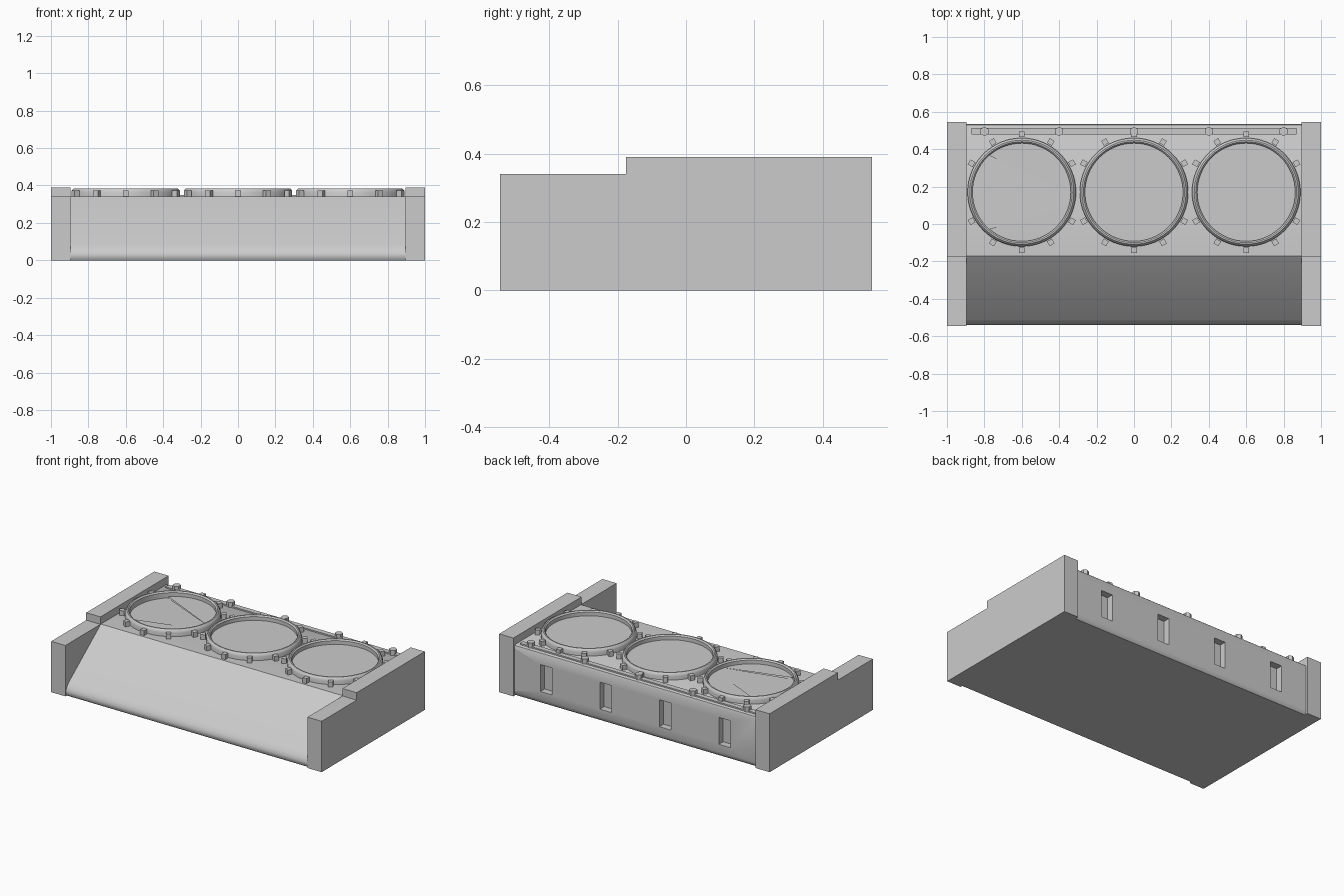
import bpy, bmesh
from math import radians, cos, sin, pi

default = bpy.data.objects.get("Cube")
if default:
    bpy.data.objects.remove(default, do_unlink=True)

grey = bpy.data.materials.new("plain_grey")
grey.use_nodes = True
GREY = (0.6, 0.6, 0.6, 1)
grey.diffuse_color = GREY
grey.node_tree.nodes["Principled BSDF"].inputs["Base Color"].default_value = GREY


def finish(bm, name, smooth=False):
    bmesh.ops.recalc_face_normals(bm, faces=bm.faces)
    mesh = bpy.data.meshes.new(name)
    bm.to_mesh(mesh)
    bm.free()
    mesh.materials.append(grey)
    obj = bpy.data.objects.new(name, mesh)
    bpy.context.collection.objects.link(obj)
    if smooth:
        bpy.ops.object.select_all(action='DESELECT')
        bpy.context.view_layer.objects.active = obj
        obj.select_set(True)
        bpy.ops.object.shade_smooth_by_angle(angle=radians(35))
    return obj


def extrude_x(name, profile, x0, x1, smooth=False):
    """Prism with a (y, z) outline, running from x0 to x1."""
    bm = bmesh.new()
    face = bm.faces.new([bm.verts.new((x0, y, z)) for y, z in profile])
    new = bmesh.ops.extrude_face_region(bm, geom=[face])["geom"]
    moved = [v for v in new if isinstance(v, bmesh.types.BMVert)]
    bmesh.ops.translate(bm, verts=moved, vec=(x1 - x0, 0, 0))
    return finish(bm, name, smooth)


def prism(name, centre, radius, height, sides, turn=0.0):
    bm = bmesh.new()
    bmesh.ops.create_cone(bm, cap_ends=True, segments=sides, radius1=radius,
                          radius2=radius, depth=height)
    obj = finish(bm, name)
    obj.location = centre
    obj.rotation_euler.z = turn
    return obj


def box(name, centre, size):
    bm = bmesh.new()
    bmesh.ops.create_cube(bm, size=1)
    bmesh.ops.scale(bm, vec=size, verts=bm.verts)
    obj = finish(bm, name)
    obj.location = centre
    return obj


def lathe(name, profile, centre, sides=64):
    """Closed (radius, z) outline turned about the vertical."""
    bm = bmesh.new()
    loops = [[bm.verts.new((r * cos(2 * pi * i / sides), r * sin(2 * pi * i / sides), z))
              for r, z in profile] for i in range(sides)]
    n = len(profile)
    for i in range(sides):
        a, b = loops[i], loops[(i + 1) % sides]
        for j in range(n):
            k = (j + 1) % n
            bm.faces.new((a[j], a[k], b[k], b[j]))
    obj = finish(bm, name, True)
    obj.location = centre
    return obj


TOP = 0.34

# End walls, stepped down at the front
wall = [(-0.545, 0), (0.545, 0), (0.545, 0.39), (-0.175, 0.39), (-0.175, TOP), (-0.545, TOP)]
extrude_x("right_end_wall", wall, -1.0, -0.895)
extrude_x("left_end_wall", wall, 0.895, 1.0)

# Body with a sloping front and softened edges
body = extrude_x("body", [(-0.53, 0), (-0.54, 0.015), (-0.54, 0.035), (-0.53, 0.055),
                          (-0.51, 0.08), (-0.17, TOP), (0.52, TOP), (0.53, 0.335),
                          (0.535, 0.32), (0.535, 0.03), (0.53, 0.01), (0.52, 0)],
                 -0.9, 0.9, True)

# Recessed slots in the back
for i in range(4):
    cutter = box("slot_cutter", (-0.66 + 0.44 * i, 0.53, 0.17), (0.085, 0.08, 0.18))
    cutter.hide_render = True
    cutter.hide_viewport = True
    cut = body.modifiers.new("slot", 'BOOLEAN')
    cut.operation = 'DIFFERENCE'
    cut.object = cutter
    cut.solver = 'EXACT'

# Round collars with their ring of square bolts
collar = [(0.262, 0.33), (0.29, 0.33), (0.29, 0.365), (0.286, 0.377), (0.278, 0.385),
          (0.27, 0.385), (0.262, 0.377)]
CY = 0.17
for x in (-0.6, 0, 0.6):
    lathe("collar", collar, (x, CY, 0))
    for i in range(12):
        if i % 6:
            a = i * pi / 6
            bolt = box("collar_bolt", (x + 0.31 * cos(a), CY + 0.31 * sin(a), 0.355),
                       (0.03, 0.03, 0.035))
            bolt.rotation_euler.z = a

# Floors inside the collars
for x in (0, 0.6):
    prism("collar_floor", (x, CY, 0.346), 0.266, 0.012, 64)

# Split floor with a shallow sloping wedge
bm = bmesh.new()
for start, end, extra in ((-2, 132, None), (228, 344, None), (132, 228, (344, 358))):
    angles = [start + (end - start) * i / 16 for i in range(17)] + list(extra or ())
    ring = []
    for a in angles:
        px, py = 0.266 * cos(radians(a)), 0.266 * sin(radians(a))
        z = 0.352 - (0.02 * (0.266 - px) if extra else 0)
        ring.append(bm.verts.new((px, py, z)))
    bm.faces.new(ring)
split = finish(bm, "split_collar_floor")
split.location = (-0.6, CY, 0)
for poly in split.data.polygons:
    if poly.normal.z < 0:
        poly.flip()

# Rear strip with hexagonal bolts
box("rear_strip", (0, 0.495, 0.343), (1.74, 0.034, 0.012))
for i in range(5):
    prism("hex_bolt", (-0.8 + 0.4 * i, 0.495, 0.355), 0.025, 0.035, 6)
